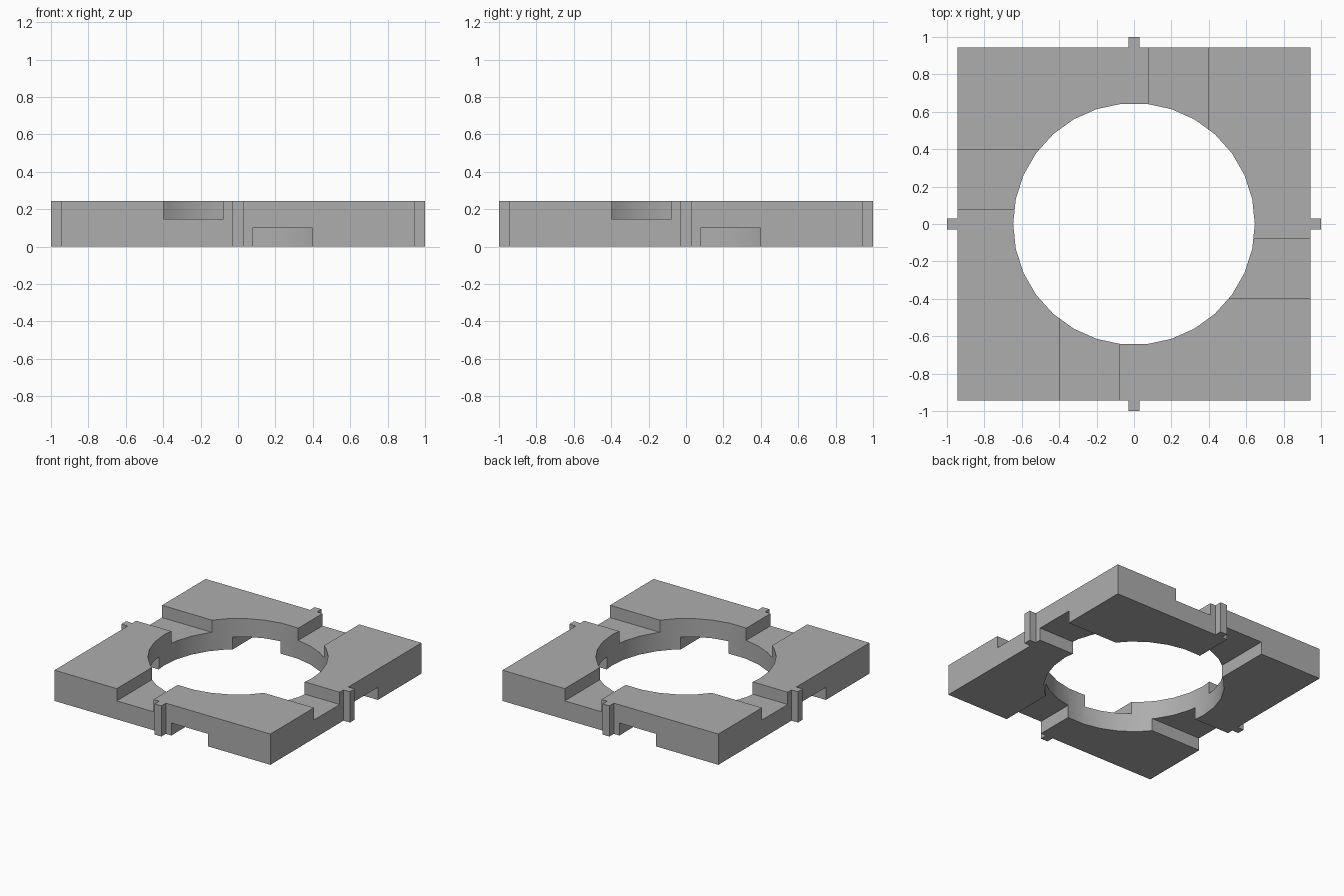
import bpy, bmesh, math
from mathutils import Matrix, Vector

old = bpy.data.objects.get("Cube")
if old:
    bpy.data.objects.remove(old, do_unlink=True)

HEIGHT = 0.243
HALF = 0.944          # half width of the square plate
TAB = 0.03            # half width of a side tab
HOLE = 0.646
NOTCH_IN, NOTCH_OUT = 0.078, 0.399
NOTCH_DEPTH = 0.097

grey = bpy.data.materials.new("plain grey")
grey.use_nodes = True
colour = (0.42, 0.42, 0.42, 1)
grey.diffuse_color = colour
grey.node_tree.nodes["Principled BSDF"].inputs["Base Color"].default_value = colour


def make_object(name, bm):
    bmesh.ops.recalc_face_normals(bm, faces=bm.faces)
    mesh = bpy.data.meshes.new(name)
    bm.to_mesh(mesh)
    bm.free()
    mesh.materials.append(grey)
    obj = bpy.data.objects.new(name, mesh)
    bpy.context.collection.objects.link(obj)
    return obj


def prism(bm, outline, z0, z1):
    face = bm.faces.new([bm.verts.new((p[0], p[1], z0)) for p in outline])
    top = bmesh.ops.extrude_face_region(bm, geom=[face])["geom"]
    verts = [v for v in top if isinstance(v, bmesh.types.BMVert)]
    bmesh.ops.translate(bm, verts=verts, vec=(0, 0, z1 - z0))


def quarter_turns(points):
    """Repeat 2D points on all four sides."""
    for i in range(4):
        turn = Matrix.Rotation(i * math.pi / 2, 2)
        yield [turn @ Vector(p) for p in points]


# Square plate with a locating tab on each side
side = [(-HALF, -HALF), (-TAB, -HALF), (-TAB, -1), (TAB, -1), (TAB, -HALF)]
bm = bmesh.new()
prism(bm, [p for pts in quarter_turns(side) for p in pts], 0, HEIGHT)
plate = make_object("frame_plate", bm)

# Round opening cutter
bm = bmesh.new()
circle = [(HOLE * math.cos(i * math.tau / 30), HOLE * math.sin(i * math.tau / 30))
          for i in range(30)]
prism(bm, circle, -0.1, HEIGHT + 0.1)
hole_cutter = make_object("opening_cutter", bm)

# Channel cutters: one in the top and one in the underside of each side
bm = bmesh.new()
for x0, x1, z0, z1 in ((-NOTCH_OUT, -NOTCH_IN, HEIGHT - NOTCH_DEPTH, HEIGHT + 0.1),
                       (NOTCH_IN, NOTCH_OUT, -0.1, NOTCH_DEPTH + 0.002)):
    box = [(x0, -1.1), (x1, -1.1), (x1, -0.47), (x0, -0.47)]
    for pts in quarter_turns(box):
        prism(bm, pts, z0, z1)
channel_cutter = make_object("channel_cutter", bm)

# Cut the plate, then discard the cutters
bpy.context.view_layer.objects.active = plate
for cutter in (hole_cutter, channel_cutter):
    mod = plate.modifiers.new(cutter.name, "BOOLEAN")
    mod.operation = "DIFFERENCE"
    mod.solver = "EXACT"
    mod.object = cutter
    bpy.ops.object.modifier_apply(modifier=mod.name)
    bpy.data.objects.remove(cutter, do_unlink=True)

# Smooth opening wall, sharp corners
bpy.ops.object.select_all(action="DESELECT")
plate.select_set(True)
bpy.ops.object.shade_smooth_by_angle(angle=math.radians(30))
